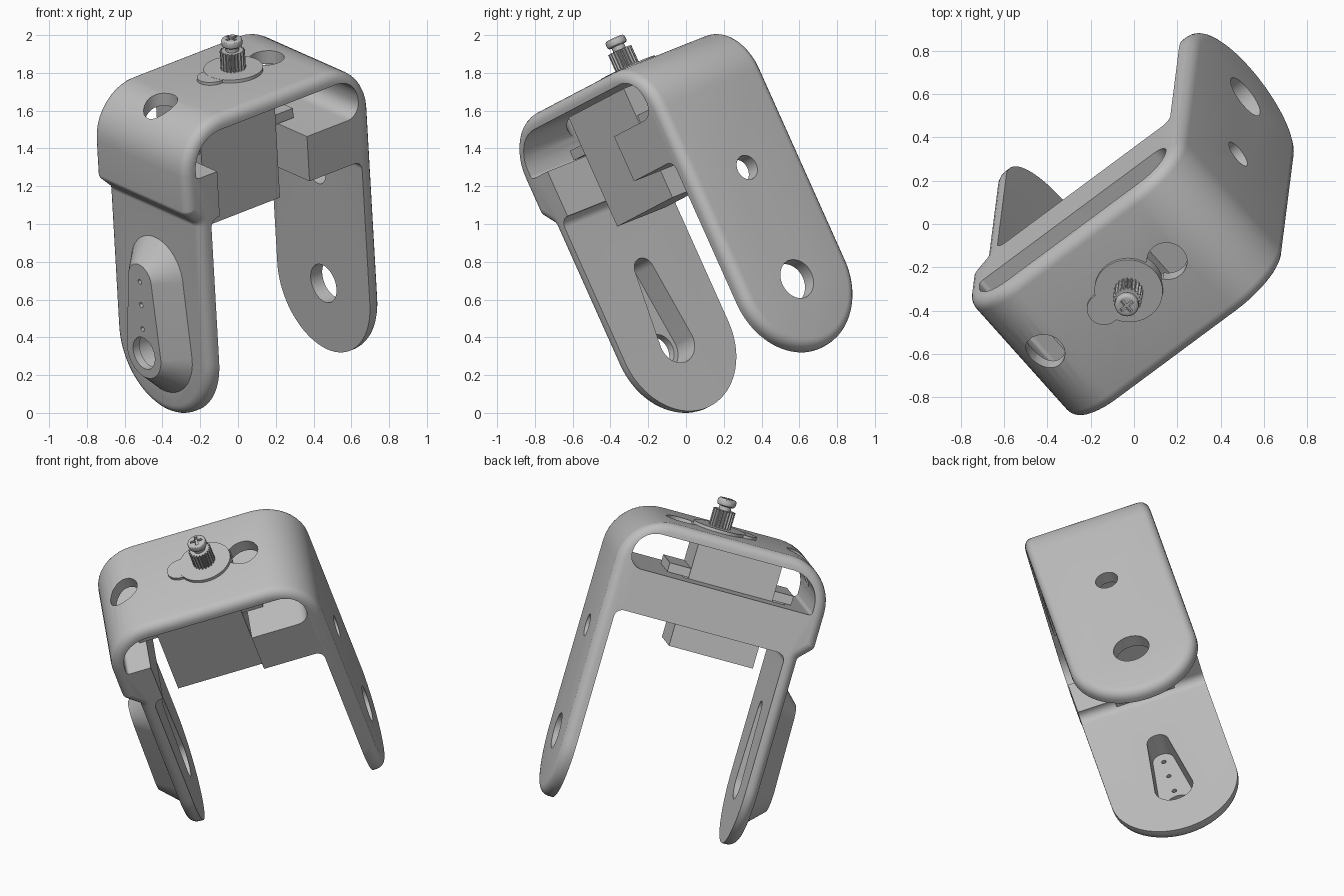
import bpy, bmesh, math
from mathutils import Vector, Matrix

cube = bpy.data.objects.get("Cube")
if cube:
    bpy.data.objects.remove(cube, do_unlink=True)

# Tilted frame of the whole assembly: across, depth, up
up = Vector((-0.052, -0.408, 0.911)).normalized()
across = Vector((0.767, 0.568, 0.299))
across = (across - up * across.dot(up)).normalized()
depth = up.cross(across)
FRAME = Matrix((across, depth, up)).transposed().to_4x4()

grey = bpy.data.materials.new("plain grey")
grey.use_nodes = True
COLOUR = (0.52, 0.52, 0.52, 1)
grey.diffuse_color = COLOUR
grey.node_tree.nodes["Principled BSDF"].inputs["Base Color"].default_value = COLOUR


def loft(name, low, high, axis, lo, hi):
    """Solid between two matching outlines, along axis 0, 1 or 2."""
    bm = bmesh.new()
    rings = []
    for pts, level in ((low, lo), (high, hi)):
        ring = []
        for p in pts:
            co = list(p)
            co.insert(axis, level)
            ring.append(bm.verts.new(co))
        rings.append(ring)
    a, b = rings
    bm.faces.new(a)
    bm.faces.new(b)
    for i in range(len(a)):
        j = (i + 1) % len(a)
        bm.faces.new((a[i], a[j], b[j], b[i]))
    bmesh.ops.recalc_face_normals(bm, faces=bm.faces)
    me = bpy.data.meshes.new(name)
    bm.to_mesh(me)
    bm.free()
    me.materials.append(grey)
    ob = bpy.data.objects.new(name, me)
    bpy.context.collection.objects.link(ob)
    return ob


def prism(name, pts, axis, lo, hi):
    return loft(name, pts, pts, axis, lo, hi)


def arc(x, y, r, start, end, n):
    angles = [math.radians(start + (end - start) * i / n) for i in range(n + 1)]
    return [(x + r * math.cos(t), y + r * math.sin(t)) for t in angles]


def disc(x, y, r, n=40):
    return arc(x, y, r, 0, 360, n)[:-1]


def rect(x0, y0, x1, y1):
    return [(x0, y0), (x1, y0), (x1, y1), (x0, y1)]


def teardrop(x, y1, r1, y2, r2):
    return arc(x, y1, r1, 180, 360, 24) + arc(x, y2, r2, 0, 180, 24)


def rounded(corners, n=10):
    """Outline from (x, y, radius) corners."""
    out = []
    for i, (x, y, r) in enumerate(corners):
        p = Vector((x, y))
        if r == 0:
            out.append((x, y))
            continue
        d1 = (Vector(corners[i - 1][:2]) - p).normalized()
        d2 = (Vector(corners[(i + 1) % len(corners)][:2]) - p).normalized()
        half = d1.angle(d2) / 2
        centre = p + (d1 + d2).normalized() * r / math.sin(half)
        s, e = (p + d * r / math.tan(half) - centre for d in (d1, d2))
        total = s.angle(e)
        for k in range(n + 1):
            f = k / n
            v = (s * math.sin((1 - f) * total) + e * math.sin(f * total)) / math.sin(total)
            out.append(tuple(centre + v))
    return out


def apply(ob, mod):
    bpy.context.view_layer.objects.active = ob
    bpy.ops.object.modifier_apply(modifier=mod.name)


def combine(ob, other, operation="DIFFERENCE"):
    mod = ob.modifiers.new("combine", "BOOLEAN")
    mod.operation = operation
    mod.solver = "EXACT"
    mod.object = other
    apply(ob, mod)
    bpy.data.objects.remove(other, do_unlink=True)


def bevel(ob, width, segments):
    mod = ob.modifiers.new("round", "BEVEL")
    mod.width = width
    mod.segments = segments
    mod.limit_method = "ANGLE"
    mod.angle_limit = math.radians(50)
    mod.use_clamp_overlap = False
    apply(ob, mod)


MID = 0.292      # middle of the depth
PIVOT = 0.38     # height of the arm pivots
HALF = 0.383     # half of the depth

# Bracket: outer silhouette, rounded arm ends, soft outer rim
bracket = prism("bracket", rounded([
    (-0.26, -0.3, 0), (0.94, -0.3, 0), (0.94, 1.775, 0.28),
    (-0.34, 1.775, 0.28), (-0.34, 1.28, 0.04), (-0.26, 1.2, 0.04)]), 1, -1, 2)
side = arc(MID, PIVOT, HALF, 180, 360, 40) + [(MID + HALF, 2.5), (MID - HALF, 2.5)]
combine(bracket, prism("side_cutter", side, 0, -1, 2), "INTERSECT")
bevel(bracket, 0.055, 5)

# Raised pad on the outside of the slotted arm
combine(bracket, loft("pad", teardrop(MID, PIVOT, 0.275, 0.8, 0.235),
                      teardrop(MID, PIVOT, 0.14, 0.8, 0.095), 0, -0.24, -0.38), "UNION")

# Gap between the arms, cavity under the bridge, motor notch
combine(bracket, prism("gap", rounded([
    (-0.18, -0.3, 0), (0.86, -0.3, 0), (0.86, 1.21, 0.05), (-0.18, 1.21, 0.05)]), 1, -1, 2))
combine(bracket, prism("cavity", rounded([
    (-0.265, 1.47, 0.02), (0.86, 1.47, 0.08), (0.86, 1.7, 0.14), (-0.265, 1.7, 0.18)]), 1, -1, 2))
combine(bracket, prism("notch", rect(-0.12, 1.0, 0.5, 1.6), 1, -1, 0.5))

# Holes in the bridge
combine(bracket, prism("bridge_hole", disc(0.58, 0.313, 0.093), 2, 1.6, 2))
combine(bracket, prism("bridge_neck", rect(0.42, 0.255, 0.57, 0.37), 2, 1.65, 2))
combine(bracket, prism("corner_hole", disc(-0.16, 0.306, 0.092), 2, 1.55, 2))

# Holes in the plain arm
for height, radius in ((PIVOT, 0.107), (1.028, 0.067)):
    combine(bracket, prism("arm_hole", disc(MID, height, radius), 0, 0.8, 1.1))

# Recess and holes in the padded arm
combine(bracket, loft("recess", teardrop(MID, PIVOT, 0.115, 0.8, 0.065),
                      teardrop(MID, PIVOT, 0.115, 0.8, 0.065), 0, -0.1, -0.335))
combine(bracket, prism("pivot_hole", disc(MID, PIVOT, 0.09), 0, -0.5, -0.1))
for height in (0.52, 0.66, 0.795):
    combine(bracket, prism("pin_hole", disc(MID, height, 0.014, 16), 0, -0.5, -0.1))

# Motor body with mounting ears
motor = prism("motor_body", rect(-0.045, 0.13, 0.47, 0.49), 2, 1.057, 1.69)
ears = prism("motor_ears", rect(-0.16, 0.14, 0.6, 0.48), 2, 1.475, 1.53)

# Output horn: disc with a lobe
SHAFT = (0.35, 0.313)
horn = prism("horn_disc", disc(*SHAFT, 0.158, 48), 2, 1.72, 1.793)
combine(horn, prism("lobe", disc(0.2, 0.313, 0.078), 2, 1.73, 1.792), "UNION")

# Splined shaft
teeth = 20
spline = []
for i in range(teeth * 4):
    r = 0.067 if i % 4 < 2 else 0.056
    t = math.tau * i / (teeth * 4)
    spline.append((SHAFT[0] + r * math.cos(t), SHAFT[1] + r * math.sin(t)))
shaft = prism("splined_shaft", spline, 2, 1.785, 1.895)

# Screw with a cross recess
neck = prism("screw_neck", disc(*SHAFT, 0.036, 24), 2, 1.89, 1.93)
head = prism("screw_head", disc(*SHAFT, 0.056, 32), 2, 1.92, 1.965)
bevel(head, 0.014, 3)
for w, d in ((0.035, 0.008), (0.008, 0.035)):
    combine(head, prism("cross", rect(SHAFT[0] - w, SHAFT[1] - d, SHAFT[0] + w, SHAFT[1] + d),
                        2, 1.945, 2))

# Tilt everything into place and shade
for ob in (bracket, motor, ears, horn, shaft, neck, head):
    ob.matrix_world = FRAME
    bpy.ops.object.select_all(action="DESELECT")
    ob.select_set(True)
    bpy.context.view_layer.objects.active = ob
    bpy.ops.object.shade_smooth_by_angle(angle=math.radians(30))
